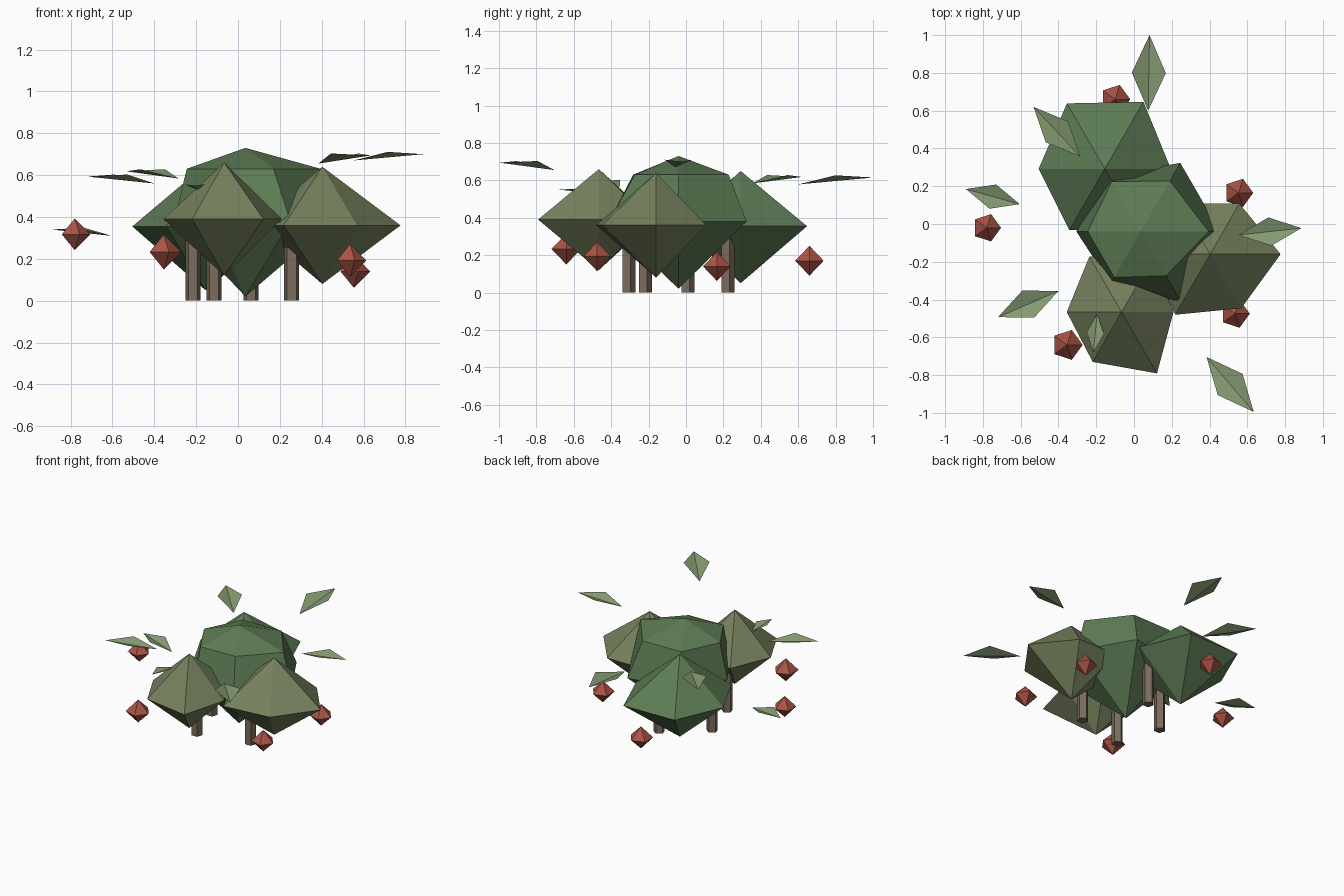
import bpy
from math import cos, sin, pi
from mathutils import Vector

if "Cube" in bpy.data.objects:
    bpy.data.objects.remove(bpy.data.objects["Cube"])


def material(name, rgb):
    m = bpy.data.materials.new(name)
    m.diffuse_color = (*rgb, 1)
    m.use_nodes = True
    m.node_tree.nodes["Principled BSDF"].inputs["Base Color"].default_value = m.diffuse_color
    return m


GREEN = material("foliage_green", (0.11, 0.20, 0.09))
OLIVE = material("foliage_olive", (0.18, 0.22, 0.11))
LEAF = material("leaf_green", (0.24, 0.33, 0.17))
RED = material("berry_red", (0.40, 0.09, 0.06))
BARK = material("bark", (0.20, 0.15, 0.11))


def add_mesh(name, verts, faces, mat):
    me = bpy.data.meshes.new(name)
    me.from_pydata(verts, [], faces)
    me.materials.append(mat)
    ob = bpy.data.objects.new(name, me)
    bpy.context.collection.objects.link(ob)
    return ob


def faceted_blob(name, x, y, bottom, top, rings, mat):
    """Closed body: poles at bottom and top, rings of (z, radii) listed from the top."""
    n = len(rings[0][1])
    verts = [(x + r * cos(2 * pi * i / n), y + r * sin(2 * pi * i / n), z)
             for z, radii in rings for i, r in enumerate(radii)]
    verts += [(x, y, top), (x, y, bottom)]
    t, b, last = len(verts) - 2, len(verts) - 1, n * (len(rings) - 1)
    faces = []
    for i in range(n):
        j = (i + 1) % n
        faces += [(t, i, j), (b, last + j, last + i)]
        for k in range(0, last, n):
            faces.append((k + i, k + n + i, k + n + j, k + j))
    return add_mesh(name, verts, faces, mat)


# Foliage: central crown and three surrounding clumps
faceted_blob("foliage_centre", 0.035, -0.04, 0.02, 0.73,
             [(0.63, [0.36, 0.31, 0.305, 0.28, 0.28, 0.27]),
              (0.38, [0.42, 0.42, 0.34, 0.34, 0.32, 0.43])], GREEN)
faceted_blob("foliage_back", -0.155, 0.292, 0.05, 0.65,
             [(0.355, [0.35, 0.41, 0.40, 0.35, 0.375, 0.36])], GREEN)
faceted_blob("foliage_right", 0.403, -0.16, 0.08, 0.64,
             [(0.36, [0.373, 0.31, 0.31, 0.33, 0.37, 0.33])], OLIVE)
faceted_blob("foliage_front", -0.066, -0.466, 0.12, 0.66,
             [(0.39, [0.275, 0.32, 0.34, 0.29, 0.305, 0.375])], OLIVE)

# Stems
for i, (x, y) in enumerate([(-0.215, 0.007), (-0.115, -0.308),
                            (0.062, 0.22), (0.256, -0.22)]):
    bpy.ops.mesh.primitive_cylinder_add(vertices=5, radius=0.038, depth=0.45,
                                        location=(x, y, 0.225))
    stem = bpy.context.object
    stem.name = f"stem_{i + 1}"
    stem.data.materials.append(BARK)

# Berries
for i, (x, y, z, r) in enumerate([(-0.78, -0.02, 0.317, 0.076), (-0.355, -0.64, 0.233, 0.083),
                                  (0.535, -0.475, 0.192, 0.078), (0.553, 0.165, 0.14, 0.078),
                                  (-0.10, 0.66, 0.17, 0.08)]):
    faceted_blob(f"berry_{i + 1}", x, y, z - r, z + r, [(z, [r] * 5)], RED)


# Leaves: folded kites, creased from base to tip
def leaf(name, base, tip):
    base, tip = Vector(base), Vector(tip)
    run = tip - base
    side = Vector((-run.y, run.x, 0)) * 0.225
    mid = (base + tip) / 2 + Vector((0, 0, 0.075 * run.length))
    add_mesh(name, [base, mid - side, tip, mid + side], [(0, 1, 2), (0, 2, 3)], LEAF)


leaves = [((0.075, 0.60, 0.578), (0.082, 1.0, 0.615)),
          ((-0.285, 0.357, 0.584), (-0.532, 0.62, 0.618)),
          ((-0.605, 0.105, 0.31), (-0.89, 0.185, 0.34)),
          ((-0.40, -0.355, 0.56), (-0.72, -0.493, 0.593)),
          ((0.553, -0.058, 0.67), (0.886, -0.022, 0.70)),
          ((0.384, -0.704, 0.655), (0.634, -0.995, 0.694)),
          ((-0.195, -0.475, 0.53), (-0.215, -0.68, 0.55))]
for i, (b, t) in enumerate(leaves):
    leaf(f"leaf_{i + 1}", b, t)
